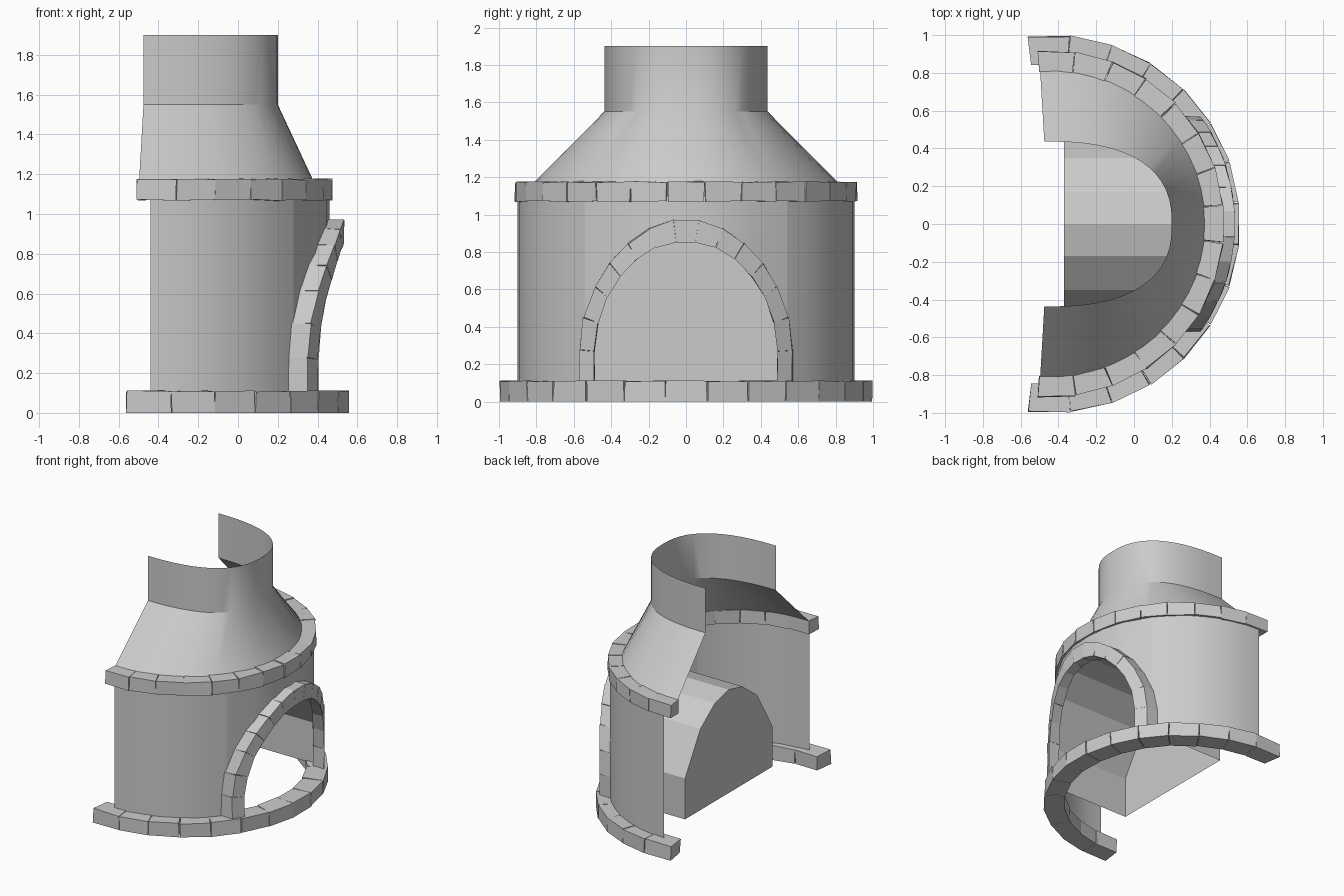
import bpy, random
from math import sin, cos, asin, sqrt, radians

if "Cube" in bpy.data.objects:
    bpy.data.objects.remove(bpy.data.objects["Cube"])
random.seed(4)
CX = -0.44          # centre of the round plan
R_BODY = 0.90


def make(name, verts, faces, smooth=None):
    me = bpy.data.meshes.new(name)
    me.from_pydata(verts, [], faces)
    me.update()
    ob = bpy.data.objects.new(name, me)
    bpy.context.collection.objects.link(ob)
    if smooth:
        bpy.ops.object.select_all(action='DESELECT')
        bpy.context.view_layer.objects.active = ob
        ob.select_set(True)
        bpy.ops.object.shade_smooth_by_angle(angle=radians(smooth))
    return ob


def pol(r, a, z):
    return (CX + r * cos(a), r * sin(a), z)


def add_brick(verts, faces, corners, j=0.004):
    """corners: 4 inner then 4 outer points, both in the same loop order"""
    n = len(verts)
    for x, y, z in corners:
        d = [random.uniform(-j, j) for _ in range(3)]
        verts.append((x + d[0], y + d[1], max(0, z + d[2]) if z > 0 else 0))
    for f in ((0, 1, 2, 3), (7, 6, 5, 4), (0, 4, 5, 1), (1, 5, 6, 2), (2, 6, 7, 3), (3, 7, 4, 0)):
        faces.append([n + i for i in f])


# Curved brick courses at the base and under the hood
def course(name, r0, r1, z0, z1, half, count=15):
    verts, faces = [], []
    step = 2 * half / count
    for i in range(count):
        a, b = (radians(-half + step * k + g) for k, g in ((i, 0.12), (i + 1, -0.12)))
        loop = ((a, z0), (b, z0), (b, z1), (a, z1))
        add_brick(verts, faces, [pol(r, t, z) for r in (r0, r1) for t, z in loop])
    make(name, verts, faces)


course("base_bricks", 0.85, 1.0, 0, 0.11, 97)
course("upper_bricks", 0.81, 0.918, 1.07, 1.175, 94.5)

# Brick arch wrapped on the curved wall, (y, z) joints of one half
inner = [(.49, .11), (.49, .27), (.47, .42), (.42, .56), (.35, .67), (.26, .765), (.16, .825), (.052, .85)]
outer = [(.57, .11), (.57, .275), (.55, .45), (.485, .615), (.41, .74), (.31, .845), (.195, .925), (.066, .97)]
inner += [(-y, z) for y, z in reversed(inner)]
outer += [(-y, z) for y, z in reversed(outer)]
verts, faces = [], []
for i in range(len(inner) - 1):
    loop = (inner[i], outer[i], outer[i + 1], inner[i + 1])
    add_brick(verts, faces, [(CX + sqrt(r * r - y * y), y, z) for r in (0.895, 0.975) for y, z in loop], 0.003)
make("arch_bricks", verts, faces)

# Round wall, a sheet whose lower edge steps over the arched opening
arch = [(-.54, .42), (-.35, .735), (-.17, .87), (0, .91), (.17, .87), (.35, .735), (.54, .42)]
edge = asin(.54 / R_BODY)
side = [edge + (radians(90) - edge) * i / 7 for i in range(8)]
cols = [(-a, .09) for a in reversed(side)]
cols += [(asin(y / R_BODY), z) for y, z in arch]
cols += [(a, .09) for a in side]
verts, faces = [], []
for a, z in cols:
    verts += [pol(R_BODY, a, z), pol(R_BODY, a, 1.1)]
for i in range(len(cols) - 1):
    if abs(cols[i][0] - cols[i + 1][0]) > 1e-4:
        faces.append((2 * i, 2 * i + 2, 2 * i + 3, 2 * i + 1))
make("round_wall", verts, faces, 30)

# Firebox, faceted tunnel with a back wall and no floor
sect = [(-.54, .1)] + arch + [(.54, .1)]
n = len(sect)
verts = [(-.37, y, z) for y, z in sect] + [(CX + sqrt(R_BODY ** 2 - y * y), y, z) for y, z in sect]
faces = [(i, i + 1, n + i + 1, n + i) for i in range(n - 1)] + [tuple(range(n))]
make("firebox", verts, faces)

# Hood and chimney sheet, blending a round base into an oval flue
N = 28
verts, faces = [], []
for k in range(N + 1):
    t = -1 + 2 * k / N
    a, u = radians(94 * t), radians(90 * t)
    e = 2 / 2.5
    c, s = max(cos(u), 0) ** e, abs(sin(u)) ** e * (1 if t > 0 else -1)
    x, y = -.475 + .675 * c, .437 * s
    verts += [pol(.82, a, 1.165), (x, y, 1.55), (x, y, 1.9)]
for k in range(N):
    for j in range(2):
        q = 3 * k + j
        faces.append((q, q + 3, q + 4, q + 1))
make("hood_and_chimney", verts, faces, 30)
